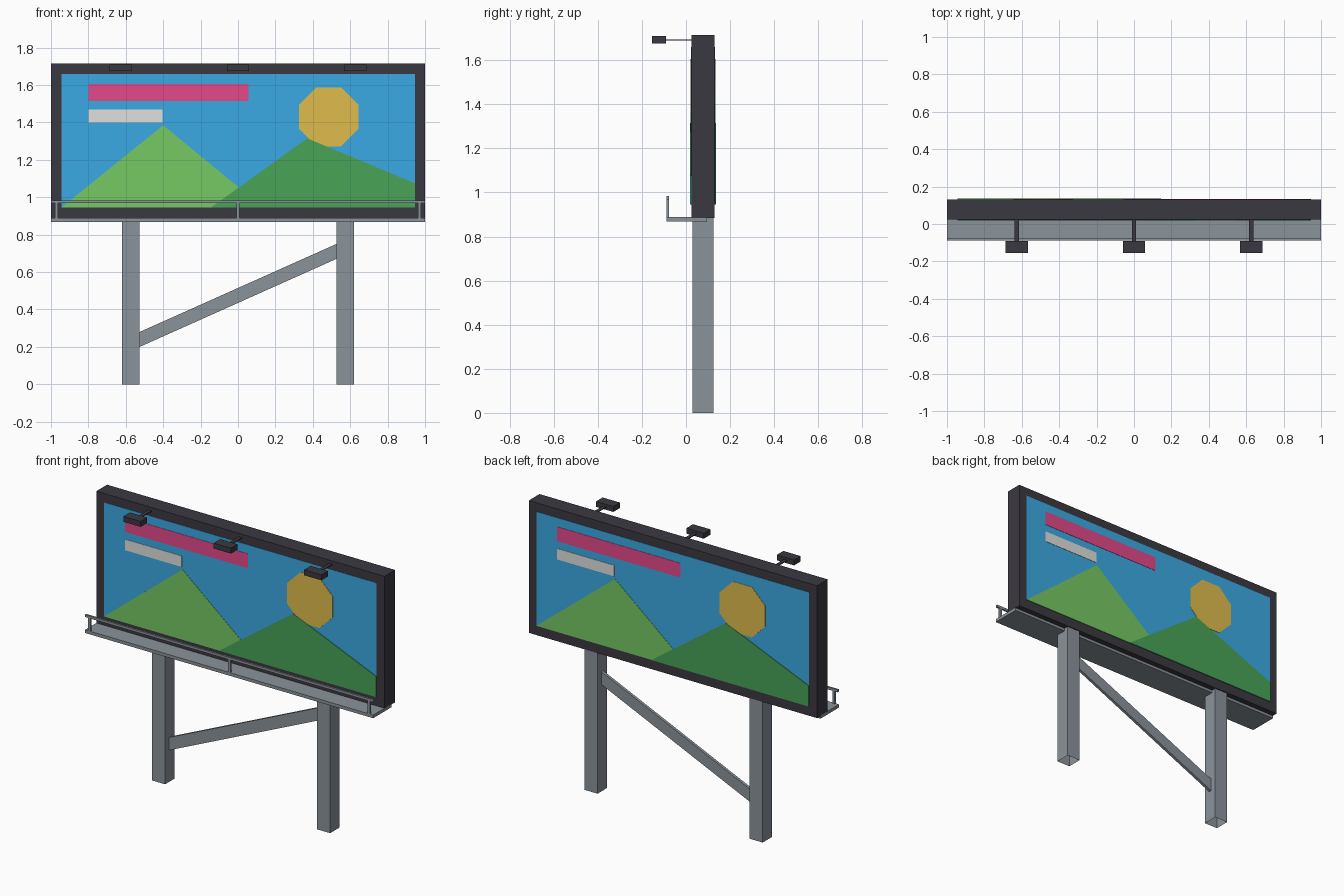
import bpy, bmesh, math
from mathutils import Matrix

cube = bpy.data.objects.get("Cube")
if cube:
    bpy.data.objects.remove(cube, do_unlink=True)


def material(name, rgb):
    lin = [(c / 255 / 12.92) if c < 11 else ((c / 255 + 0.055) / 1.055) ** 2.4 for c in rgb]
    m = bpy.data.materials.new(name)
    m.use_nodes = True
    m.diffuse_color = (*lin, 1)
    m.node_tree.nodes["Principled BSDF"].inputs["Base Color"].default_value = (*lin, 1)
    return m


CHARCOAL = material("charcoal", (59, 57, 65))
STEEL = material("steel grey", (138, 147, 154))
SKY = material("sky blue", (59, 170, 227))
PINK = material("pink", (228, 74, 138))
WHITE = material("off white", (224, 224, 222))
SUN = material("sun yellow", (224, 188, 76))
LIME = material("light green", (118, 200, 100))
GREEN = material("dark green", (72, 163, 87))


def finish(name, bm, mat):
    mesh = bpy.data.meshes.new(name)
    bmesh.ops.recalc_face_normals(bm, faces=bm.faces)
    bm.to_mesh(mesh)
    bm.free()
    mesh.materials.append(mat)
    ob = bpy.data.objects.new(name, mesh)
    bpy.context.collection.objects.link(ob)
    return ob


def box(name, x, y, z, mat, open_ends=False):
    """Box between the given (low, high) ranges."""
    bm = bmesh.new()
    bmesh.ops.create_cube(bm, size=1)
    for v in bm.verts:
        v.co = [r[0] if c < 0 else r[1] for c, r in zip(v.co, (x, y, z))]
    if open_ends:
        bm.normal_update()
        ends = [f for f in bm.faces if abs(f.normal.z) > 0.9]
        bmesh.ops.delete(bm, geom=ends, context="FACES_ONLY")
    return finish(name, bm, mat)


def prism(name, outline, y, mat, turn=False):
    """Extrude an x-z outline along y; turn spins it to the rear of the board."""
    bm = bmesh.new()
    face = bm.faces.new([bm.verts.new((px, y[0], pz)) for px, pz in outline])
    ext = bmesh.ops.extrude_face_region(bm, geom=[face])
    for v in ext["geom"]:
        if isinstance(v, bmesh.types.BMVert):
            v.co.y = y[1]
    if turn:
        spin = (Matrix.Translation((0, MID, 0)) @ Matrix.Rotation(math.pi, 4, "Z")
                @ Matrix.Translation((0, -MID, 0)))
        bm.transform(spin)
    return finish(name, bm, mat)


def rect(x0, x1, z0, z1):
    return [(x0, z0), (x1, z0), (x1, z1), (x0, z1)]


# Board
FRONT, BACK = 0.024, 0.13
MID = (FRONT + BACK) / 2
box("board_frame", (-1, 1), (FRONT, BACK), (0.885, 1.715), CHARCOAL)

# Layered picture on both faces
EDGE, LOW, HIGH = 0.945, 0.945, 1.66
radius = 0.158 / math.cos(math.pi / 8)
octagon = [(0.485 + radius * math.cos((i + 0.5) * math.pi / 4),
            1.43 + radius * math.sin((i + 0.5) * math.pi / 4)) for i in range(8)]
layers = [
    ("sky_panel", rect(-EDGE, EDGE, LOW, HIGH), 0.002, SKY),
    ("sun", octagon, 0.004, SUN),
    ("left_hill", [(-EDGE, LOW), (0.135, LOW), (-0.4, 1.385)], 0.004, LIME),
    ("right_hill", [(-0.145, LOW), (EDGE, LOW), (EDGE, 1.075), (0.37, 1.315)], 0.006, GREEN),
    ("wide_banner", rect(-0.8, 0.055, 1.515, 1.605), 0.004, PINK),
    ("small_banner", rect(-0.8, -0.405, 1.40, 1.468), 0.004, WHITE),
]
for side, turn in (("front", False), ("back", True)):
    for name, outline, rise, mat in layers:
        prism(f"{side}_{name}", outline, (FRONT - rise, FRONT), mat, turn)

# Hollow support posts and diagonal brace
for side, s in (("right", -1), ("left", 1)):
    x = s * 0.573
    box(f"{side}_post", (x - 0.046, x + 0.046), (0.03, 0.124), (0, 0.89), STEEL, True)
prism("brace", [(-0.53, 0.198), (0.53, 0.672), (0.53, 0.752), (-0.53, 0.278)],
      (MID - 0.009, MID + 0.009), STEEL)

# Walkway with railing
box("walkway", (-1, 1), (-0.088, 0.095), (0.868, 0.888), STEEL)
box("rail", (-1, 1), (-0.088, -0.076), (0.968, 0.983), STEEL)
for side, x in (("right", -0.97), ("middle", 0), ("left", 0.97)):
    box(f"{side}_rail_post", (x - 0.008, x + 0.008), (-0.088, -0.076), (0.888, 0.97), STEEL)

# Lamps on thin arms
for side, x in (("right", -0.627), ("middle", 0), ("left", 0.627)):
    box(f"{side}_lamp", (x - 0.06, x + 0.06), (-0.155, -0.09), (1.675, 1.709), CHARCOAL)
    box(f"{side}_lamp_arm", (x - 0.011, x + 0.011), (-0.09, FRONT), (1.69, 1.695), CHARCOAL)
